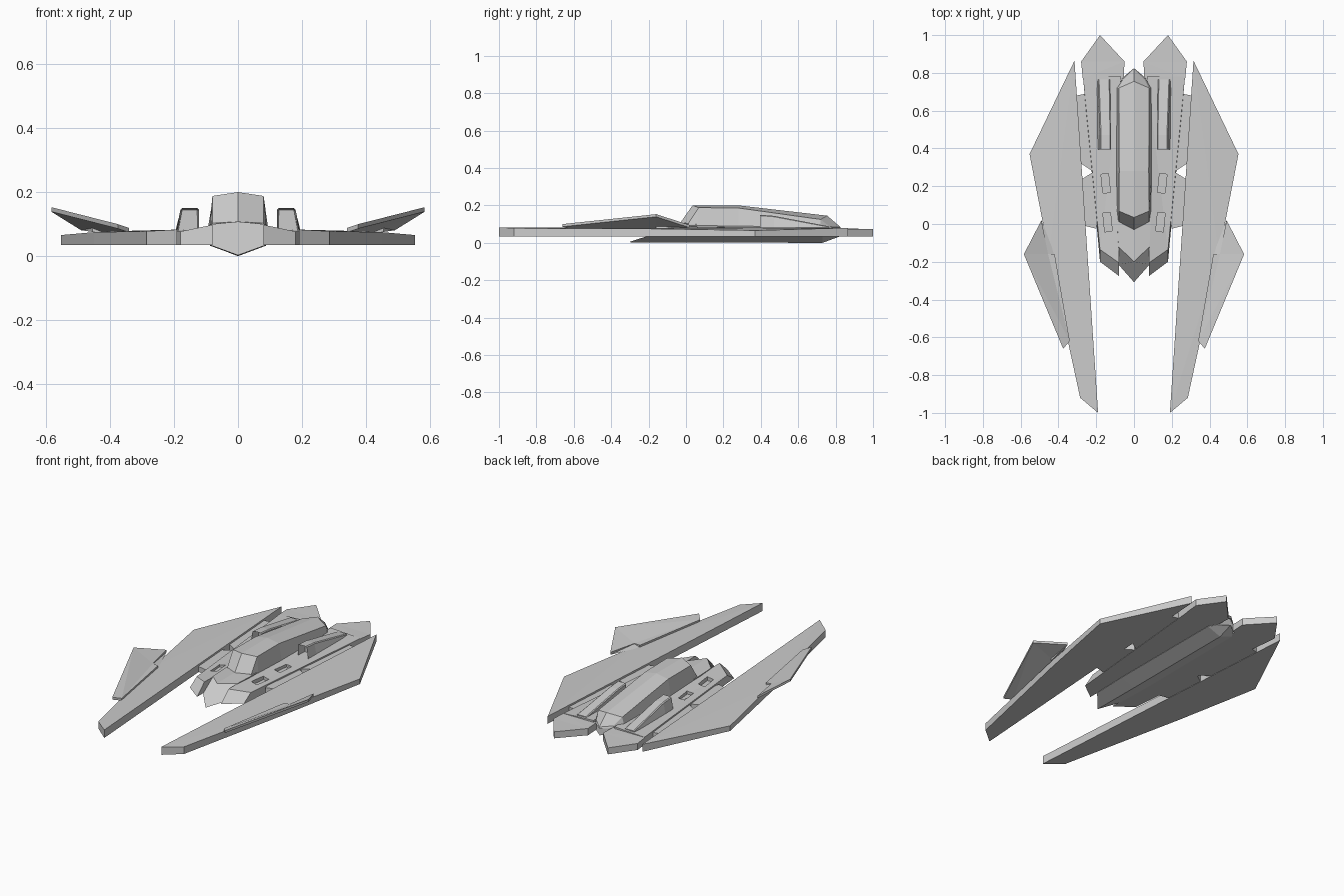
import bpy, bmesh

if "Cube" in bpy.data.objects:
    bpy.data.objects.remove(bpy.data.objects["Cube"])


def finish(name, bm, mirror=False):
    bmesh.ops.recalc_face_normals(bm, faces=bm.faces[:])
    me = bpy.data.meshes.new(name)
    bm.to_mesh(me)
    bm.free()
    ob = bpy.data.objects.new(name, me)
    bpy.context.collection.objects.link(ob)
    if mirror:
        ob.modifiers.new("mirror", 'MIRROR')
    return ob


def plate(name, top, bottom, mirror=True):
    """Closed solid between a top outline and a matching bottom outline."""
    bm = bmesh.new()
    t = [bm.verts.new(p) for p in top]
    b = [bm.verts.new(p) for p in bottom]
    n = len(t)
    caps = [bm.faces.new(t), bm.faces.new(b[::-1])]
    for i in range(n):
        j = (i + 1) % n
        bm.faces.new((t[i], b[i], b[j], t[j]))
    bmesh.ops.triangulate(bm, faces=caps)
    return finish(name, bm, mirror)


def slab(name, top, z0):
    return plate(name, top, [(x, y, z0) for x, y, z in top])


def loft(name, stations):
    """Skin half sections (centre-top outward and down), reflected in x."""
    bm = bmesh.new()
    rings = []
    for s in stations:
        left = [(-x, y, z) for x, y, z in reversed(s) if x > 0]
        rings.append([bm.verts.new(p) for p in list(s) + left])
    n = len(rings[0])
    for a, b in zip(rings, rings[1:]):
        for i in range(n):
            j = (i + 1) % n
            bm.faces.new((a[i], a[j], b[j], b[i]))
    bm.faces.new(rings[0])
    bm.faces.new(rings[-1][::-1])
    return finish(name, bm)


# Long forked wings
slab("wing", [(.315, .865, .08), (.553, .37, .066), (.45, -.16, .075),
              (.285, -.92, .078), (.19, -1, .083)], .035)

# Raised winglets on the outer wing edge
wl = [(.49, .02, .095), (.583, -.16, .153), (.375, -.66, .1),
      (.34, -.62, .088), (.42, -.16, .088), (.455, -.16, .09)]
plate("winglet", wl, [(x, y, z - .014) for x, y, z in wl])

# Struts joining wings to hull
slab("rear_strut", [(.2, .7, .07), (.305, .68, .07), (.28, .32, .07), (.22, .28, .07), (.15, .3, .07)], .037)
slab("front_strut", [(.15, .27, .07), (.225, .27, .07), (.28, .235, .07), (.258, -.01, .07), (.2, -.025, .07)], .037)

# Hull side decks with raked front, and the tail fins
deck = plate("side_deck",
             [(.07, .78, .088), (.27, .78, .078), (.18, -.135, .077), (.08, -.205, .098)],
             [(.07, .78, .035), (.27, .78, .035), (.18, -.2, .035), (.08, -.275, .035)], False)
slab("tail_fin", [(.055, .77, .077), (.05, .86, .076), (.18, 1, .074), (.28, .86, .074), (.271, .77, .077)], .035)

# Sunken vents in the decks
for x, y in ((.15, .215), (.14, .01)):
    bpy.ops.mesh.primitive_cube_add(size=1, location=(x, y, .09))
    cut = bpy.context.object
    cut.name = "vent_cutter"
    cut.scale = (.04, .1, .05)
    cut.rotation_euler.z = -.1
    cut.hide_render = True
    cut.hide_viewport = True
    m = deck.modifiers.new("vent", 'BOOLEAN')
    m.operation = 'DIFFERENCE'
    m.object = cut
deck.modifiers.new("mirror", 'MIRROR')

# Central keel with pointed nose and V bottom
loft("keel", [
    [(0, -.2, .108), (.082, -.12, .1), (.082, -.215, .033), (0, -.308, .003)],
    [(0, 0, .108), (.088, 0, .1), (.088, 0, .033), (0, 0, .001)],
    [(0, .73, .09), (.085, .73, .088), (.085, .73, .033), (0, .73, 0)],
    [(0, .815, .08), (.05, .78, .08), (.05, .78, .034), (0, .82, .033)]])

# Cockpit and spine
loft("cockpit_spine", [
    [(0, -.03, .108), (.08, .012, .103), (.085, .015, .08), (0, -.025, .08)],
    [(0, .035, .2), (.08, .068, .188), (.09, .065, .08), (0, .035, .08)],
    [(0, .28, .2), (.078, .28, .186), (.095, .28, .08), (0, .28, .08)],
    [(0, .755, .145), (.08, .72, .125), (.092, .72, .078), (0, .75, .078)],
    [(0, .825, .085), (.055, .77, .085), (.06, .775, .075), (0, .825, .075)]])

# Engine intakes with hollow front openings
bm = bmesh.new()
rings = [[bm.verts.new((x, y, z)) for x, z in sec] for y, sec in (
    (.395, ((.122, .07), (.122, .145), (.127, .15), (.174, .15), (.18, .145), (.192, .07))),
    (.47, ((.122, .07), (.122, .139), (.127, .144), (.174, .144), (.18, .139), (.194, .07))),
    (.765, ((.127, .07), (.127, .084), (.132, .088), (.185, .088), (.19, .084), (.198, .07))))]
for a, b in zip(rings, rings[1:]):
    for i in range(6):
        j = (i + 1) % 6
        bm.faces.new((a[i], a[j], b[j], b[i]))
mouth = bm.faces.new(rings[0])
bm.faces.new(rings[-1][::-1])
bmesh.ops.recalc_face_normals(bm, faces=bm.faces[:])
bmesh.ops.inset_region(bm, faces=[mouth], thickness=.006)
bmesh.ops.translate(bm, verts=mouth.verts[:], vec=(0, .06, 0))
finish("engine_intake", bm, True)
